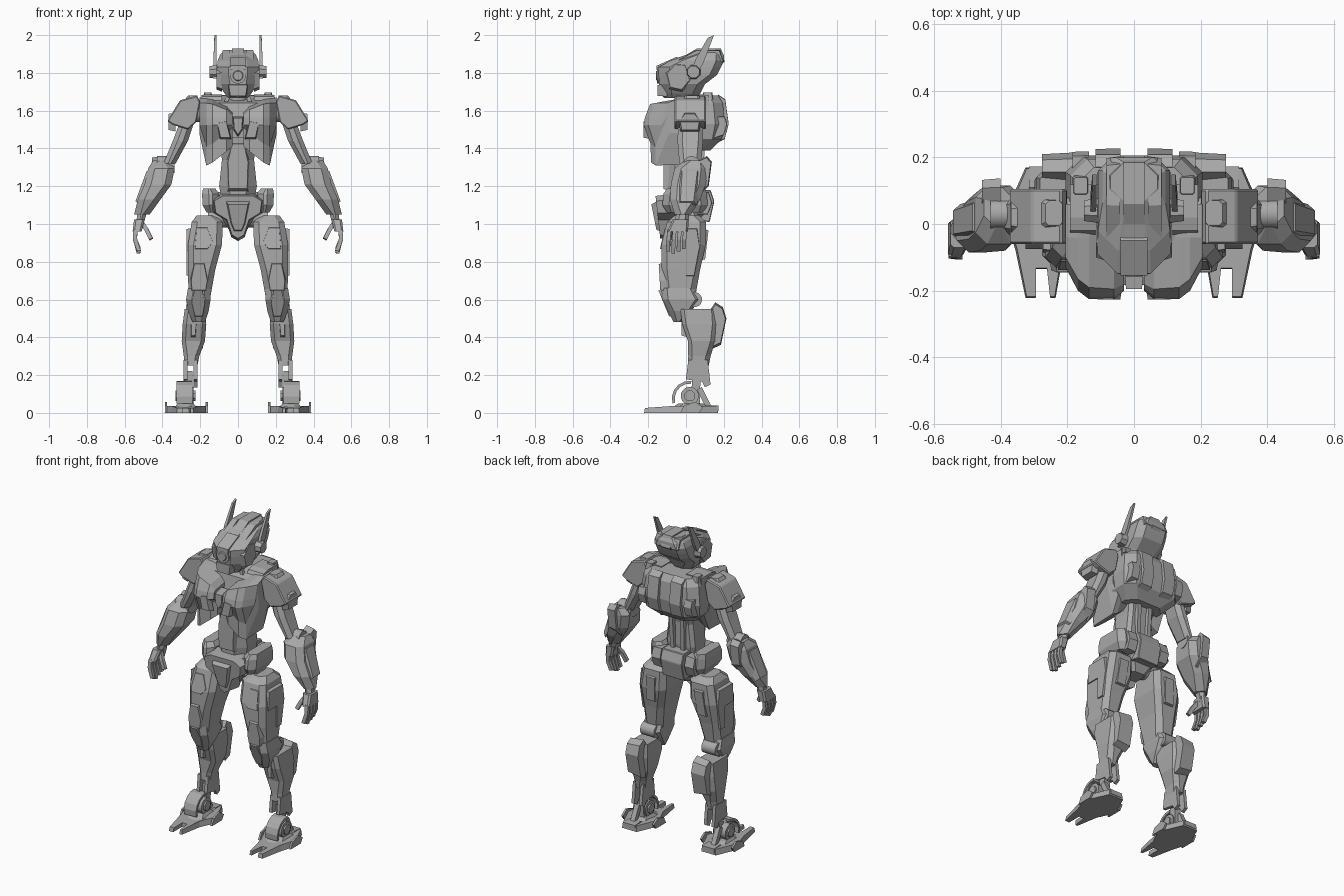
import bpy, bmesh, math
from mathutils import Vector

grey = bpy.data.materials.new("armour grey")
grey.diffuse_color = (0.4, 0.4, 0.4, 1)


def finish(name, rings, mirror=True, bevel=0.0, smooth=False):
    """Skin a list of equal-length point rings, cap both ends."""
    bm = bmesh.new()
    vs = [[bm.verts.new(p) for p in r] for r in rings]
    n = len(vs[0])
    for a, b in zip(vs, vs[1:]):
        for i in range(n):
            j = (i + 1) % n
            bm.faces.new((a[i], a[j], b[j], b[i]))
    bm.faces.new(vs[0])
    bm.faces.new(vs[-1])
    bmesh.ops.recalc_face_normals(bm, faces=bm.faces)
    me = bpy.data.meshes.new(name)
    bm.to_mesh(me)
    bm.free()
    me.materials.append(grey)
    ob = bpy.data.objects.new(name, me)
    bpy.context.collection.objects.link(ob)
    if bevel:
        m = ob.modifiers.new("bevel", 'BEVEL')
        m.width, m.segments, m.limit_method = bevel, 1, 'ANGLE'
    if mirror:
        ob.modifiers.new("mirror", 'MIRROR').use_mirror_merge = False
    if smooth:
        bpy.ops.object.select_all(action='DESELECT')
        ob.select_set(True)
        bpy.context.view_layer.objects.active = ob
        bpy.ops.object.shade_smooth_by_angle(angle=math.radians(40))
    return ob


def loft(name, secs, front=0.02, back=0.02, **kw):
    """Horizontal chamfered sections: (z, x0, x1, y0, y1)."""
    rings = []
    for z, x0, x1, y0, y1 in secs:
        lim = min(x1 - x0, y1 - y0) * 0.42
        f, b = min(front, lim), min(back, lim)
        rings.append([(x0 + f, y0, z), (x1 - f, y0, z), (x1, y0 + f, z), (x1, y1 - b, z),
                      (x1 - b, y1, z), (x0 + b, y1, z), (x0, y1 - b, z), (x0, y0 + f, z)])
    return finish(name, rings, **kw)


def plate(name, axis, pts, a, b, s=1.0, lean=0.0, **kw):
    """Extrude an outline from a to b; the b end is scaled by s and leans with v."""
    cu = sum(p[0] for p in pts) / len(pts)
    cv = sum(p[1] for p in pts) / len(pts)
    put = {'x': lambda u, v, w: (w, u, v), 'y': lambda u, v, w: (u, w, v),
           'z': lambda u, v, w: (u, v, w)}[axis]
    return finish(name, [[put(u, v, a + lean * (v - cv)) for u, v in pts],
                         [put(cu + (u - cu) * s, cv + (v - cv) * s, b + lean * (v - cv))
                          for u, v in pts]], **kw)


def disc(name, axis, u, v, r, a, b, n=16, s=1.0, **kw):
    pts = [(u + r * math.cos(math.tau * (i + .5) / n), v + r * math.sin(math.tau * (i + .5) / n))
           for i in range(n)]
    return plate(name, axis, pts, a, b, s, **kw)


def bar(name, path, w, d, **kw):
    """Rectangular rod along a path; w is its x-ish width, d the other."""
    p = [Vector(q) for q in path]
    t = (p[-1] - p[0]).normalized()
    u = Vector((0, 1, 0)).cross(t).normalized() * w / 2
    v = t.cross(u).normalized() * d / 2
    return finish(name, [[q - u - v, q + u - v, q + u + v, q - u + v] for q in p], **kw)


# ---- head
loft("head", [(1.667, -.05, .05, -.115, .05), (1.69, -.07, .07, -.135, .075),
              (1.74, -.103, .103, -.142, .10), (1.79, -.11, .11, -.145, .165), (1.83, -.11, .11, -.148, .185),
              (1.865, -.108, .108, -.08, .20), (1.895, -.095, .095, -.0, .2),
              (1.922, -.07, .07, .05, .185)], front=.06, back=.04, mirror=False)
plate("helmet_crest", 'x', [(-.07, 1.872), (-.0, 1.895), (.06, 1.93), (.185, 1.93),
                            (.205, 1.86), (.15, 1.80), (0, 1.80)], -.032, .032, mirror=False)
plate("helmet_ridge", 'x', [(-.05, 1.865), (.055, 1.922), (.18, 1.92), (.203, 1.86), (.05, 1.82)],
      .042, .082, .95)
plate("brow_plate", 'x', [(-.155, 1.815), (-.155, 1.838), (-.05, 1.885), (-.02, 1.87), (-.05, 1.82)],
      -.04, .04, mirror=False)
disc("lens_ring", 'y', 0, 1.785, .042, -.12, -.153, mirror=False)
disc("lens", 'y', 0, 1.785, .03, -.15, -.158, s=.8, mirror=False)
plate("cheek_guard", 'x', [(-.09, 1.715), (-.11, 1.80), (-.06, 1.855), (.0, 1.85), (.03, 1.76), (-.02, 1.70)],
      .085, .114, .85)
plate("chin", 'y', [(-.055, 1.74), (.055, 1.74), (.045, 1.675), (-.045, 1.675)], -.10, -.15, .9, mirror=False)
disc("ear", 'x', .04, 1.805, .042, .09, .15, n=8, s=.8)
finish("antenna", [[(x, .01, 1.77) for x in (.115, .132)] + [(x, .05, 1.775) for x in (.132, .115)],
                   [(x, .05, 1.87) for x in (.113, .13)] + [(x, .095, 1.86) for x in (.13, .113)],
                   [(x, .115, 1.985) for x in (.113, .125)] + [(x, .148, 2.0) for x in (.125, .113)]])

# ---- neck
disc("neck", 'z', 0, .01, .05, 1.5, 1.69, mirror=False, smooth=True)
bar("neck_strut", [(.09, -.05, 1.58), (.05, -.04, 1.68)], .02, .02)

# ---- chest: sections running outwards from the centre line
def chest_ring(x, yf, zt, zb, yt):
    return [(x, yf + .04, zb), (x, yf + .037, zb + .1), (x, yf, 1.525), (x, yf + .008, 1.565),
            (x, yt, zt - .015), (x, -.04, zt + .008), (x, .06, zt + .015), (x, .06, max(zb, 1.42)),
            (x, .01, zb + .005)]

finish("chest_plate", [chest_ring(.03, -.20, 1.59, 1.41, -.18), chest_ring(.06, -.225, 1.62, 1.385, -.195),
                       chest_ring(.135, -.225, 1.65, 1.325, -.19), chest_ring(.168, -.20, 1.655, 1.31, -.165),
                       chest_ring(.205, -.13, 1.655, 1.48, -.10)])
plate("collar_strap", 'x', [(-.04, 1.64), (-.02, 1.675), (.02, 1.685), (.12, 1.685), (.12, 1.6), (-.03, 1.58)],
      .085, .192, .98)
plate("chest_vent", 'y', [(.035, 1.45), (.095, 1.45), (.115, 1.54), (.06, 1.55)], -.19, -.226, .85)
plate("sternum", 'y', [(-.03, 1.57), (.03, 1.57), (.025, 1.5), (0, 1.46), (-.025, 1.5)],
      -.12, -.195, .8, mirror=False)
loft("upper_torso", [(1.39, -.13, .13, -.08, .13), (1.45, -.19, .19, -.1, .19), (1.53, -.205, .205, -.1, .205),
                     (1.64, -.19, .19, -.08, .195), (1.68, -.17, .17, .05, .17)], back=.05, mirror=False)
plate("back_plate", 'x', [(.15, 1.42), (.205, 1.45), (.226, 1.53), (.208, 1.66), (.17, 1.685), (.15, 1.6)],
      .04, .115, .98)
plate("back_side_block", 'x', [(.14, 1.45), (.2, 1.47), (.218, 1.53), (.205, 1.57), (.14, 1.57)],
      .135, .185, .95)
loft("collar_box", [(1.66, .135, .185, .085, .145), (1.695, .14, .18, .09, .14)], front=.005, back=.005)

# ---- waist
loft("abdomen", [(1.12, -.085, .085, -.10, .06), (1.2, -.1, .1, -.10, .07), (1.34, -.085, .085, -.11, .07),
                 (1.46, -.1, .1, -.12, .1)], front=.05, mirror=False)
plate("abdomen_panel", 'y', [(-.055, 1.17), (.055, 1.17), (.06, 1.33), (.035, 1.44), (-.035, 1.44), (-.06, 1.33)],
      -.09, -.12, .88, mirror=False)
bar("spine_rod", [(.035, .07, 1.15), (.04, .085, 1.42)], .025, .03)

# ---- pelvis
loft("pelvis_core", [(.97, -.05, .05, -.07, .05), (1.06, -.1, .1, -.1, .1), (1.15, -.12, .12, -.1, .1)],
     mirror=False)
plate("pelvis_front", 'y', [(-.09, 1.16), (.09, 1.16), (.14, 1.13), (.13, 1.06), (.065, 1.02), (.035, .93),
                            (0, .91), (-.035, .93), (-.065, 1.02), (-.13, 1.06), (-.14, 1.13)],
      -.05, -.15, .9, lean=-.1, mirror=False)
plate("codpiece", 'y', [(-.07, 1.13), (.07, 1.13), (.045, 1.0), (.025, .95), (-.025, .95), (-.045, 1.0)],
      -.12, -.168, .75, lean=-.15, mirror=False)
loft("hip_pod", [(1.06, .11, .165, -.10, .09), (1.1, .1, .188, -.125, .115), (1.16, .1, .19, -.12, .11),
                 (1.188, .12, .185, -.10, .10)], front=.035, back=.035)
plate("pelvis_back", 'x', [(.06, 1.18), (.13, 1.18), (.15, 1.12), (.125, 1.01), (.06, 1.02)],
      -.075, .075, mirror=False, bevel=.004)
plate("pelvis_back_side", 'x', [(.06, 1.17), (.12, 1.17), (.138, 1.11), (.115, 1.05), (.06, 1.05)],
      .085, .145, .95)
disc("hip_joint", 'x', 0, 1.03, .05, .05, .16, smooth=True)

# ---- shoulders and arms
disc("shoulder_axle", 'x', .03, 1.59, .05, .17, .27, smooth=True)
plate("shoulder_pad", 'y', [(.2, 1.645), (.217, 1.68), (.307, 1.655), (.375, 1.545), (.345, 1.525),
                            (.265, 1.50), (.22, 1.54)], -.06, .105, bevel=.006)
loft("shoulder_cap", [(1.64, .205, .295, -.02, .08), (1.68, .215, .265, -.005, .07)], front=.01, back=.01)
plate("shoulder_outer_plate", 'x', [(-.03, 1.49), (.07, 1.49), (.08, 1.55), (.05, 1.59), (-.01, 1.59), (-.04, 1.55)],
      .33, .368, .85)
loft("upper_arm", [(1.56, .225, .30, -.04, .09), (1.44, .265, .345, -.045, .09), (1.32, .33, .395, -.035, .08)],
     front=.025, back=.025)
disc("elbow", 'x', .03, 1.315, .045, .335, .43, smooth=True)
loft("forearm", [(1.335, .36, .45, -.01, .11), (1.295, .335, .475, -.06, .115), (1.21, .352, .495, -.08, .105),
                 (1.13, .41, .53, -.085, .075), (1.05, .468, .55, -.06, .025)], front=.035, back=.035)
plate("elbow_guard", 'x', [(.03, 1.27), (.06, 1.335), (.11, 1.36), (.137, 1.33), (.12, 1.2), (.07, 1.15)],
      .40, .455, .9)
finish("forearm_plate", [[(.45, -.04, 1.29), (.45, .08, 1.29), (.52, .06, 1.10), (.52, -.05, 1.10)],
                         [(.484, -.02, 1.28), (.484, .06, 1.28), (.543, .04, 1.12), (.543, -.03, 1.12)]])
loft("wrist", [(1.07, .48, .53, -.05, .02), (1.0, .5, .54, -.06, .01)])
loft("palm", [(1.025, .495, .55, -.07, .015), (.96, .51, .558, -.1, .01)], front=.01, back=.01)
for i in range(4):
    y = -.088 + i * .028
    bar("finger", [(.543, y, .97), (.545, y - .005, .92), (.525, y - .008, .845 + .012 * abs(i - 1))], .022, .02)
bar("thumb", [(.51, -.04, 1.01), (.485, -.06, .97), (.46, -.07, .92)], .022, .022)

# ---- thighs
loft("thigh", [(1.045, .12, .22, -.06, .07), (1.01, .08, .245, -.10, .105), (.89, .085, .265, -.13, .105),
               (.76, .12, .265, -.13, .075), (.62, .145, .262, -.115, .05), (.55, .16, .25, -.08, .03)],
     front=.03, back=.03)
plate("thigh_outer_plate", 'x', [(-.08, .98), (.06, .98), (.075, .88), (.045, .72), (.0, .72), (0, .86), (-.09, .86)],
      .235, .272, .95)
plate("thigh_front_plate", 'y', [(.16, .99), (.225, .99), (.235, .86), (.16, .86), (.125, .9)], -.08, -.126, .85,
      lean=.2)
plate("thigh_back_plate", 'y', [(.13, .98), (.2, .98), (.215, .8), (.145, .8)], .06, .11, .85, lean=.1)
plate("thigh_lower_guard", 'y', [(.175, .8), (.235, .8), (.255, .7), (.25, .64), (.165, .64), (.155, .7)],
      -.10, -.14, .85, lean=-.05)

# ---- knees
loft("knee_guard", [(.66, .15, .265, -.13, .04), (.60, .145, .275, -.125, .07), (.54, .155, .265, -.095, .03),
                    (.48, .175, .24, -.065, -.02)], front=.03, back=.02)
plate("knee_cap", 'y', [(.185, .66), (.235, .66), (.25, .58), (.23, .5), (.185, .5), (.17, .58)], -.06, -.118, .85,
      lean=-.35)
disc("knee_joint", 'x', .045, .6, .04, .165, .26, smooth=True)

# ---- shins
loft("shin", [(.55, .172, .282, -.03, .16), (.47, .168, .293, -.02, .165), (.38, .175, .298, .01, .155),
              (.30, .205, .287, .012, .13), (.25, .215, .285, .01, .12)], front=.02, back=.025)
plate("calf_block", 'x', [(.11, .52), (.155, .585), (.195, .56), (.214, .5), (.185, .36), (.14, .34)],
      .185, .275, .9)
plate("shin_ridge", 'y', [(.215, .5), (.25, .5), (.25, .4), (.225, .4)], .01, -.025, .8)
for x in (.215, .268):
    plate("ankle_fork", 'x', [(.012, .28), (.0, .178), (.085, .165), (.1, .135), (.13, .15), (.115, .28)],
          x, x + .02)

# ---- ankles
disc("ankle_wheel", 'x', .02, .09, .048, .235, .32, smooth=True)
disc("ankle_hub", 'x', .02, .09, .03, .225, .33, n=8)
bar("ankle_post", [(.262, .05, .03), (.262, .055, .22)], .04, .045)
arc = [math.radians(a) for a in range(85, 196, 22)]
finish("instep_guard", [[(x, .02 + r * math.cos(a), .075 + r * math.sin(a))
                         for x, r in ((.24, .08), (.325, .08), (.325, .095), (.24, .095))] for a in arc])
bar("heel_piston", [(.28, .12, .03), (.28, .07, .13)], .03, .03)

# ---- feet: forked toe outline
sole = [(.21, -.08), (.235, -.222), (.25, -.222), (.26, -.135), (.295, -.135), (.295, -.222), (.325, -.222),
        (.355, -.08), (.388, .03), (.365, .08), (.325, .17), (.225, .17), (.185, .08), (.158, .03)]
top = [(.275 + (x - .275) * .93, y * .98, .026 if y < -.1 else .036) for x, y in sole]
finish("foot", [[(x, y, 0) for x, y in sole], top])
loft("foot_block", [(.03, .22, .335, -.07, .12), (.05, .235, .32, -.04, .09)], front=.03, back=.03)
for x in (.16, .375):
    plate("foot_fin", 'x', [(-.03, .0), (-.01, .04), (.05, .058), (.09, .03), (.07, 0)], x, x + .012)
plate("heel_wedge", 'x', [(.08, .02), (.11, .042), (.172, .038), (.172, .01)], .235, .315)
